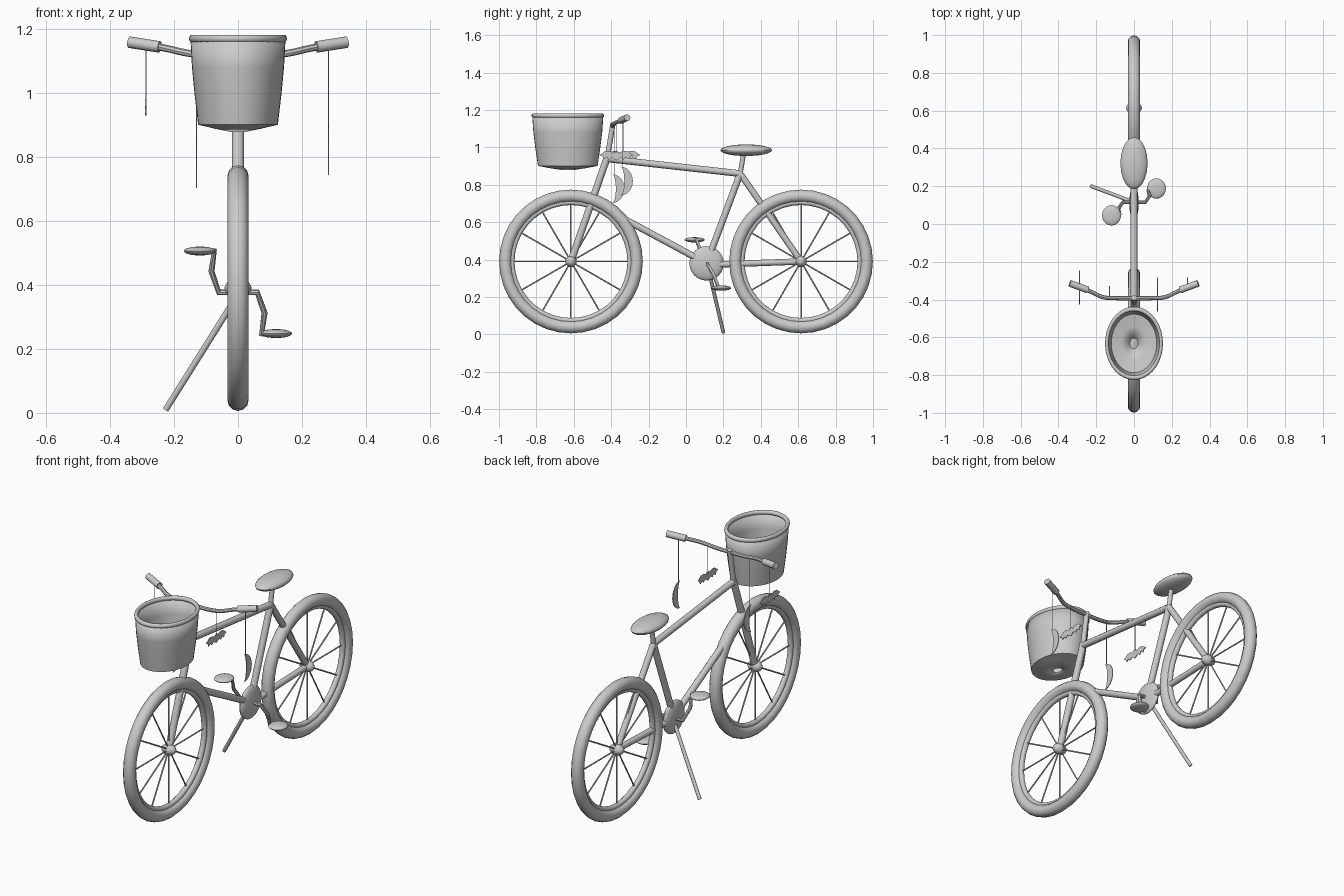
import bpy
import math
from mathutils import Vector

cube = bpy.data.objects.get("Cube")
if cube:
    bpy.data.objects.remove(cube, do_unlink=True)

grey = bpy.data.materials.new("light_grey")
grey.use_nodes = True
colour = (0.6, 0.6, 0.6, 1)
grey.diffuse_color = colour
grey.node_tree.nodes["Principled BSDF"].inputs["Base Color"].default_value = colour


def finish(name, smooth=True):
    obj = bpy.context.object
    obj.name = name
    obj.data.materials.clear()
    obj.data.materials.append(grey)
    bpy.ops.object.transform_apply(location=False, rotation=True, scale=True)
    if smooth:
        bpy.ops.object.shade_smooth_by_angle(angle=math.radians(40))
    return obj


def tube(name, a, b, r1, r2=None, sides=12):
    a, b = Vector(a), Vector(b)
    bpy.ops.mesh.primitive_cone_add(vertices=sides, radius1=r1, radius2=r2 or r1,
                                    depth=(b - a).length, location=(a + b) / 2,
                                    rotation=(b - a).to_track_quat('Z', 'Y').to_euler())
    return finish(name)


def ellipsoid(name, centre, size):
    bpy.ops.mesh.primitive_uv_sphere_add(segments=20, ring_count=12, radius=1,
                                         location=centre, scale=size)
    return finish(name)


def ring(name, centre, major, minor, rotation=(0, 0, 0), scale=(1, 1, 1)):
    bpy.ops.mesh.primitive_torus_add(major_radius=major, minor_radius=minor,
                                     major_segments=36, minor_segments=12,
                                     location=centre, rotation=rotation)
    bpy.context.object.scale = scale
    return finish(name)


def bent_tube(name, points, radius, kind='POLY'):
    curve = bpy.data.curves.new(name, 'CURVE')
    curve.dimensions = '3D'
    curve.bevel_depth = radius
    curve.bevel_resolution = 2
    curve.use_fill_caps = True
    spline = curve.splines.new(kind)
    spline.points.add(len(points) - 1)
    for p, co in zip(spline.points, points):
        p.co = (*co, 1)
    if kind == 'NURBS':
        spline.order_u = 3
        spline.use_endpoint_u = True
        spline.resolution_u = 5
    obj = bpy.data.objects.new(name, curve)
    bpy.context.collection.objects.link(obj)
    bpy.ops.object.select_all(action='DESELECT')
    obj.select_set(True)
    bpy.context.view_layer.objects.active = obj
    bpy.ops.object.convert(target='MESH')
    return finish(name)


def plate(name, x, y, z, outline):
    """Thin flat charm lying in the y-z plane."""
    mesh = bpy.data.meshes.new(name)
    mesh.from_pydata([(0, u, v) for u, v in outline], [], [range(len(outline))])
    obj = bpy.data.objects.new(name, mesh)
    obj.location = (x, y, z)
    mesh.materials.append(grey)
    bpy.context.collection.objects.link(obj)
    solid = obj.modifiers.new("thickness", 'SOLIDIFY')
    solid.thickness = 0.004
    solid.offset = 0


# Wheels: tyre, rim, hub and twelve spokes each
AXLE = 0.39
for end, y in (("front", -0.615), ("rear", 0.615)):
    side_on = (0, math.pi / 2, 0)
    ring(end + "_tyre", (0, y, AXLE), 0.351, 0.033, side_on)
    ring(end + "_rim", (0, y, AXLE), 0.317, 0.015, side_on)
    ellipsoid(end + "_hub", (0, y, AXLE), (0.042, 0.03, 0.03))
    for i in range(12):
        a = i * math.pi / 6
        tip = (0, y + 0.315 * math.cos(a), AXLE + 0.315 * math.sin(a))
        tube(f"{end}_spoke_{i + 1}", (0, y, AXLE), tip, 0.004, sides=6)

# Frame
crank_hub = (0, 0.11, 0.38)
seat_joint = (0, 0.29, 0.86)
head = (0, -0.42, 0.95)
rear_axle = (0, 0.615, AXLE)
tube("front_fork", (0, -0.615, AXLE), head, 0.019)
tube("handlebar_stem", head, (0, -0.39, 1.13), 0.014)
tube("top_tube", (0, -0.43, 0.94), seat_joint, 0.018)
tube("down_tube", (0, -0.485, 0.70), crank_hub, 0.018)
tube("seat_tube", crank_hub, seat_joint, 0.018)
tube("seat_post", seat_joint, (0, 0.31, 0.98), 0.013)
tube("seat_stay", seat_joint, rear_axle, 0.017)
tube("chain_stay", (0, 0.11, 0.372), rear_axle, 0.017)
ellipsoid("saddle", (0, 0.322, 0.985), (0.072, 0.138, 0.031))

# Drive: chainring, cranks and pedals
ellipsoid("chainring", crank_hub, (0.025, 0.092, 0.092))
for name, s in (("left", 1), ("right", -1)):
    path = [(0, 0, 0), (0.06, 0, 0), (0.083, 0.035, -0.065),
            (0.074, 0.06, -0.13), (0.12, 0.075, -0.13)]
    bent_tube(name + "_crank", [(s * x, 0.115 + s * y, 0.377 + s * z) for x, y, z in path], 0.01)
    ellipsoid(name + "_pedal", (s * 0.119, 0.117 + s * 0.071, 0.377 + s * -0.129), (0.05, 0.054, 0.014))
tube("kickstand", (0, 0.115, 0.37), (-0.226, 0.2, 0.01), 0.01)

# Handlebar and grips
half = [(0.1, -0.393, 1.116), (0.17, -0.39, 1.126), (0.23, -0.355, 1.142), (0.33, -0.318, 1.158)]
bar = [(-x, y, z) for x, y, z in reversed(half)] + [(0, -0.393, 1.115)] + half
bent_tube("handlebar", bar, 0.011, 'NURBS')
for name, s in (("left", 1), ("right", -1)):
    tube(name + "_grip", (s * 0.245, -0.349, 1.144), (s * 0.34, -0.314, 1.159), 0.018)

# Basket: oval lathed shell with a small drain hole and a rolled rim
profile = [(0.027, 0.884), (0.09, 0.894), (0.155, 0.905), (0.168, 1.0), (0.178, 1.08), (0.184, 1.168)]
N = 40
verts = [(r * 0.775 * math.cos(2 * math.pi * i / N), r * math.sin(2 * math.pi * i / N), z)
         for r, z in profile for i in range(N)]
faces = [(k * N + i, k * N + (i + 1) % N, (k + 1) * N + (i + 1) % N, (k + 1) * N + i)
         for k in range(len(profile) - 1) for i in range(N)]
mesh = bpy.data.meshes.new("basket")
mesh.from_pydata(verts, [], faces)
basket = bpy.data.objects.new("basket", mesh)
basket.location.y = -0.632
bpy.context.collection.objects.link(basket)
bpy.ops.object.select_all(action='DESELECT')
basket.select_set(True)
bpy.context.view_layer.objects.active = basket
finish("basket")
wall = basket.modifiers.new("wall", 'SOLIDIFY')
wall.thickness = 0.006
wall.offset = 1
ring("basket_rim", (0, -0.632, 1.17), 0.182, 0.012, scale=(0.79, 1, 1))

# Hanging charms: two bats and two crescents on strings
wing = [(0, 0.012), (0.008, 0.024), (0.014, 0.012), (0.035, 0.022), (0.06, 0.022), (0.09, 0.0),
        (0.073, -0.006), (0.068, -0.022), (0.05, -0.01), (0.04, -0.025), (0.024, -0.012),
        (0.01, -0.022), (0, -0.028)]
bat = wing + [(-u, v) for u, v in wing[-2:0:-1]]
arc = [math.pi * (i / 12 - 0.5) for i in range(13)]
crescent = [(0.066 * math.cos(a), 0.077 * math.sin(a)) for a in arc]
crescent += [(0.02 * math.cos(a), 0.077 * math.sin(a)) for a in arc[-2:0:-1]]
charms = [("bat", -0.288, -0.335, 0.958, 1.15), ("bat", 0.125, -0.373, 0.958, 1.12),
          ("crescent", 0.283, -0.35, 0.82, 1.15), ("crescent", -0.13, -0.395, 0.78, 1.12)]
for shape, x, y, z, top in charms:
    side = "left" if x > 0 else "right"
    plate(f"{side}_{shape}", x, y, z, bat if shape == "bat" else crescent)
    low = z if shape == "bat" else z + 0.07
    sy = y if shape == "bat" else y + 0.012
    tube(f"{side}_{shape}_string", (x, sy, low), (x, sy, top), 0.0018, sides=6)
